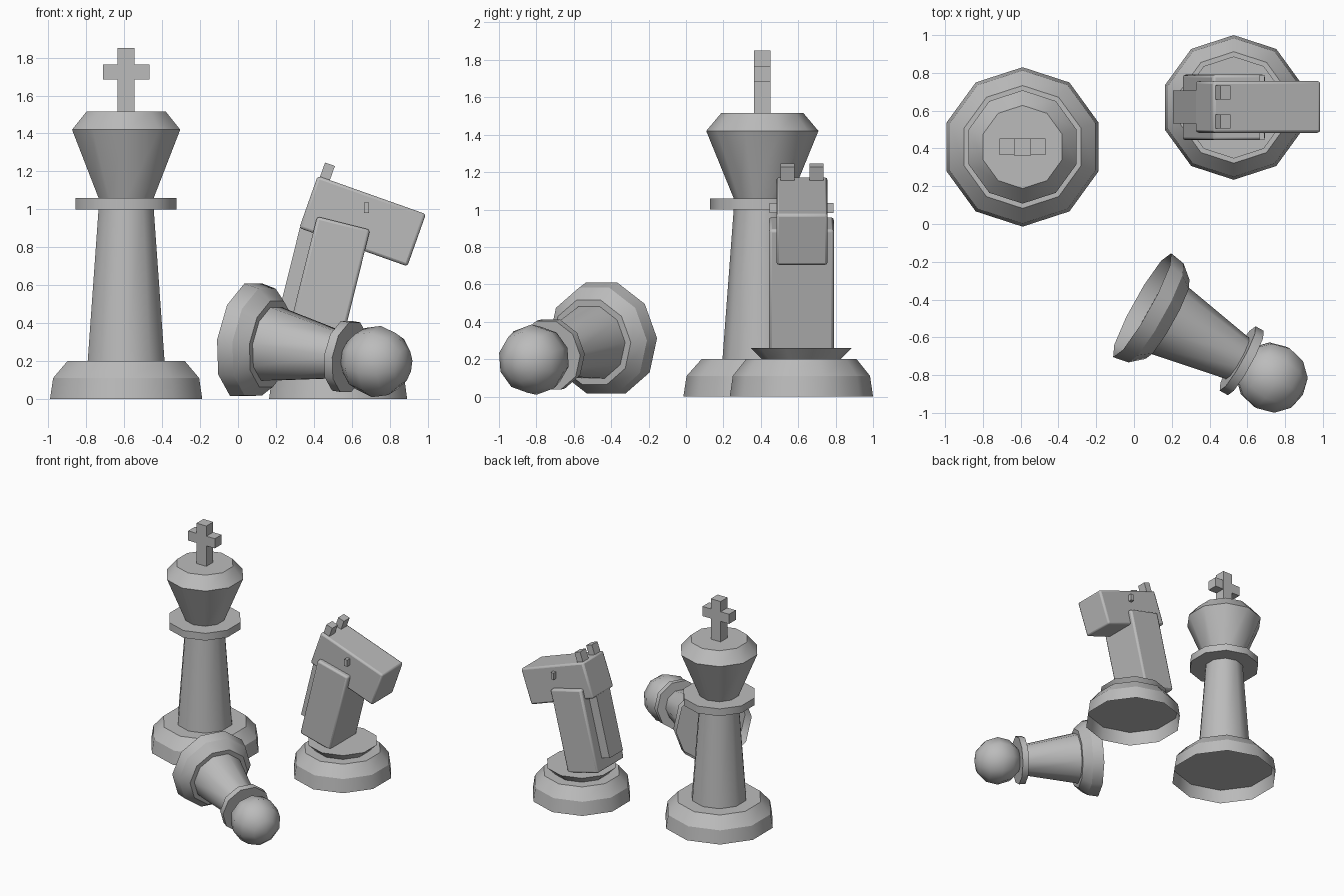
import bpy
import math
from mathutils import Matrix, Vector

cube = bpy.data.objects.get("Cube")
if cube:
    bpy.data.objects.remove(cube, do_unlink=True)

SIDES = 10

grey = bpy.data.materials.new("plain grey")
grey.use_nodes = True
colour = (0.5, 0.5, 0.5, 1)
grey.diffuse_color = colour
grey.node_tree.nodes["Principled BSDF"].inputs["Base Color"].default_value = colour


def finish(obj, name, angle=40):
    obj.name = name
    obj.data.materials.append(grey)
    bpy.ops.object.select_all(action="DESELECT")
    obj.select_set(True)
    bpy.context.view_layer.objects.active = obj
    bpy.ops.object.shade_smooth_by_angle(angle=math.radians(angle))
    return obj


def turned(name, profile, frame, spin=90, floor=0):
    """Ten-sided solid from (radius, height) pairs; floor is the ring that gets the lower cap."""
    verts, faces = [], []
    for r, h in profile:
        for i in range(SIDES):
            a = math.radians(spin) + math.tau * i / SIDES
            verts.append((r * math.cos(a), r * math.sin(a), h))
    for k in range(len(profile) - 1):
        for i in range(SIDES):
            j = (i + 1) % SIDES
            low, high = k * SIDES, (k + 1) * SIDES
            faces.append((low + i, low + j, high + j, high + i))
    faces.append(tuple(floor * SIDES + i for i in reversed(range(SIDES))))
    faces.append(tuple(range(len(verts) - SIDES, len(verts))))
    mesh = bpy.data.meshes.new(name)
    mesh.from_pydata(verts, [], faces)
    obj = bpy.data.objects.new(name, mesh)
    bpy.context.collection.objects.link(obj)
    obj.matrix_world = frame
    return finish(obj, name)


def box(name, centre, size, tilt=0, bevel=0):
    bpy.ops.mesh.primitive_cube_add(size=1, location=centre, rotation=(0, tilt, 0))
    obj = bpy.context.object
    obj.scale = size
    bpy.ops.object.transform_apply(location=False, rotation=False, scale=True)
    if bevel:
        mod = obj.modifiers.new("soft edges", "BEVEL")
        mod.width = bevel
        mod.segments = 2
    return finish(obj, name)


# King: hollow-bottomed base, tapering shaft, collar, flared head and cross
kx, ky = -0.59, 0.408
king = Matrix.Translation((kx, ky, 0))
turned("king_base", [(0.422, 0), (0.405, 0.11), (0.325, 0.2)], king, floor=1)
turned("king_shaft", [(0.213, 0.2), (0.153, 1.0)], king)
turned("king_collar", [(0.28, 1.0), (0.28, 1.06)], king)
turned("king_head", [(0.153, 1.06), (0.3, 1.42), (0.22, 1.515)], king)
box("king_cross_post", (kx, ky, 1.68), (0.09, 0.09, 0.34))
box("king_cross_bar", (kx, ky, 1.725), (0.245, 0.088, 0.08))

# Knight: hollow-bottomed base and flared collar
nx, ny = 0.528, 0.617
knight = Matrix.Translation((nx, ny, 0))
turned("knight_base", [(0.383, 0), (0.367, 0.11), (0.295, 0.2)], knight, floor=1)
turned("knight_collar", [(0.21, 0.2), (0.27, 0.26)], knight)

# Knight: leaning neck with a narrow mane behind it
lean = math.radians(14)
neck_centre = Vector((0.476, 0.617, 0.602))
neck_turn = Matrix.Rotation(lean, 3, "Y")
box("knight_neck", neck_centre, (0.288, 0.347, 0.67), lean, 0.015)
mane_centre = neck_centre + neck_turn @ Vector((-0.118, 0.003, 0.01))
box("knight_mane", mane_centre, (0.2, 0.175, 0.5), lean)

# Knight: head, ears and eyes
nod = math.radians(19.5)
head_centre = Vector((0.657, 0.62, 0.938))
head_turn = Matrix.Rotation(nod, 3, "Y")
box("knight_head", head_centre, (0.605, 0.274, 0.292), nod, 0.015)
for side, s in (("right", -1), ("left", 1)):
    ear = head_centre + head_turn @ Vector((-0.262, s * 0.077, 0.175))
    box(side + "_ear", ear, (0.055, 0.075, 0.1), nod)
    box(side + "_eye", (0.677, 0.617 + s * 0.146, 1.008), (0.027, 0.05, 0.055))

# Fallen pawn: local z runs from its base to its ball
foot, ball = Vector((0.043, -0.43, 0.312)), Vector((0.73, -0.813, 0.197))
along = (ball - foot).normalized()
across = along.cross(Vector((0, 0, 1))).normalized()
up = across.cross(along)
pawn = Matrix((across, up, along)).transposed().to_4x4()
pawn.translation = foot
turned("pawn_base", [(0.315, 0), (0.3, 0.085), (0.24, 0.155)], pawn, 0, floor=1)
turned("pawn_shaft", [(0.205, 0.155), (0.122, 0.6)], pawn, 0)
turned("pawn_collar", [(0.195, 0.585), (0.195, 0.635)], pawn, 0)
bpy.ops.mesh.primitive_uv_sphere_add(segments=10, ring_count=6, radius=0.19)
sphere = bpy.context.object
sphere.matrix_world = pawn @ Matrix.Translation((0, 0, (ball - foot).length))
finish(sphere, "pawn_ball", 60)
